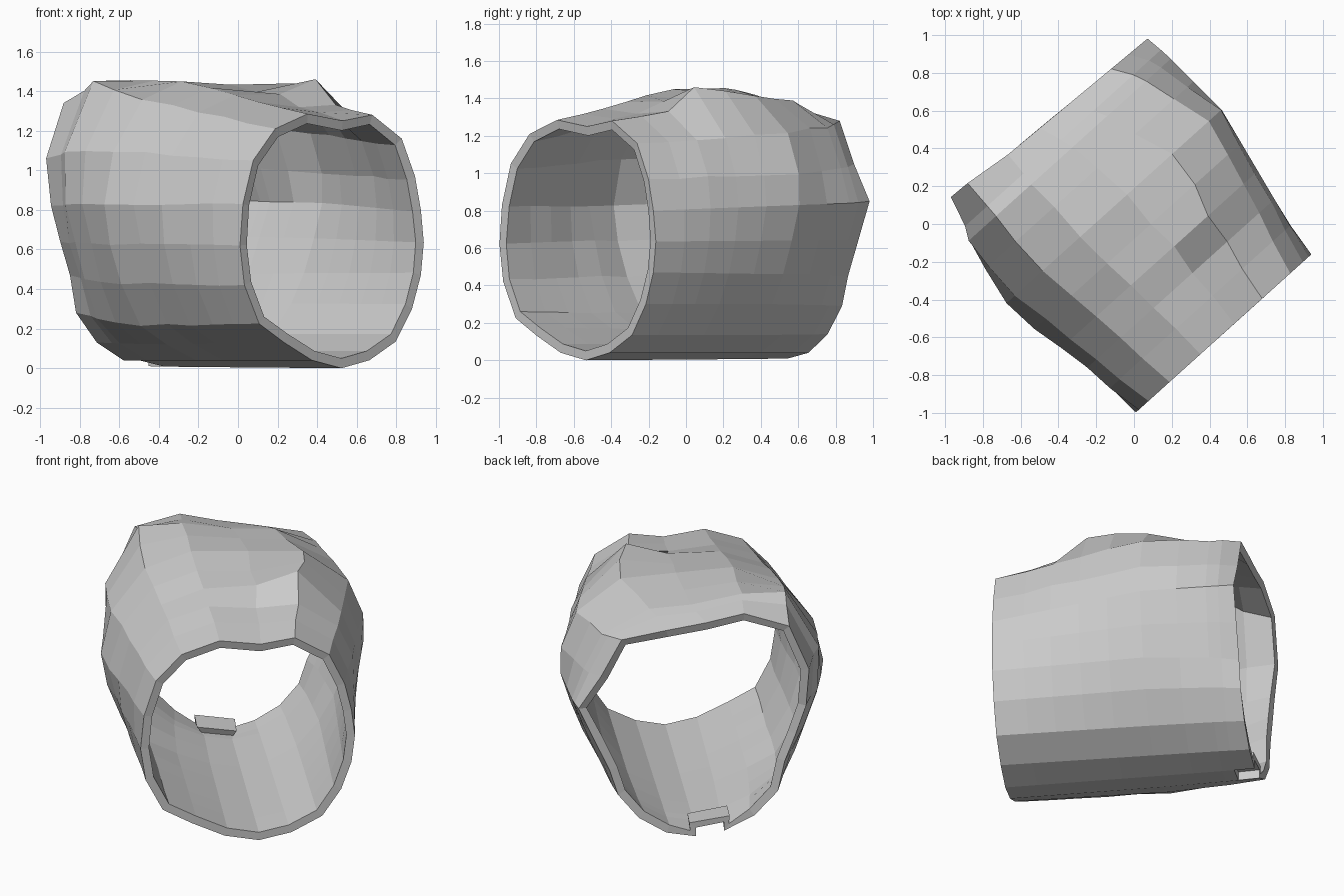
import bpy, bmesh, random
from mathutils import Vector

if "Cube" in bpy.data.objects:
    bpy.data.objects.remove(bpy.data.objects["Cube"])

random.seed(4)
U = Vector((0.743, 0.669, 0))    # across the sleeve
V = Vector((-0.669, 0.743, 0))   # along the sleeve, front right to back left
N = 20

# Cross-sections (across, height), starting at the bottom, counter-clockwise
front = [(.03, .0), (.22, .04), (.40, .135), (.51, .30), (.57, .47), (.59, .635), (.57, .80),
         (.53, .97), (.44, 1.16), (.24, 1.28), (.04, 1.25), (-.20, 1.285), (-.42, 1.21),
         (-.57, 1.05), (-.64, .83), (-.66, .62), (-.63, .42), (-.53, .225), (-.36, .13), (-.17, .04)]
middle = [(.03, .005), (.21, .04), (.39, .135), (.53, .30), (.62, .46), (.69, .64), (.75, .83),
          (.75, 1.0), (.66, 1.22), (.40, 1.41), (.08, 1.44), (-.25, 1.455), (-.53, 1.36),
          (-.72, 1.1), (-.79, .83), (-.74, .63), (-.66, .43), (-.54, .22), (-.36, .12), (-.16, .04)]
back = [(.03, .01), (.20, .04), (.36, .14), (.48, .29), (.53, .45), (.62, .65), (.71, .85),
        (.58, 1.05), (.46, 1.28), (.20, 1.33), (-.03, 1.37), (-.25, 1.42), (-.51, 1.34),
        (-.625, 1.06), (-.61, .82), (-.55, .64), (-.486, .47), (-.446, .28), (-.31, .13), (-.135, .04)]


def mix(a, b, f):
    return [Vector(p).lerp(Vector(q), f) for p, q in zip(a, b)]


# Swollen section just before the back opening
swell = mix(middle, back, 0.5)
swell[9], swell[11], swell[12] = Vector((.27, 1.39)), Vector((-.27, 1.455)), Vector((-.52, 1.45))
swell[13] = Vector((-.71, 1.1))
knots = [(-.748, front), (.14, middle), (.52, swell), (.71, back)]
stations = [-.748, -.56, -.40, -.23, -.06, .14, .35, .52, .59, .71]
folds = {(3, 9): (.32, 1.46), (4, 9): (.38, 1.44), (3, 10): (.08, 1.385)}


def section(t):
    for (t0, a), (t1, b) in zip(knots, knots[1:]):
        if t <= t1:
            return mix(a, b, (t - t0) / (t1 - t0))


# Sleeve surface with slight fabric folds on the upper part
bm = bmesh.new()
rings = []
last = len(stations) - 2
for i, t in enumerate(stations):
    ring = []
    for j, (s, z) in enumerate(section(t)):
        shift = 0
        if 0 < i <= last and 6 < j < 18:
            s += random.uniform(-.008, .008)
            z += random.uniform(-.008, .004)
        s, z = folds.get((i, j), (s, z))
        if i > last:                       # slanted back opening
            shift = -.04 * s + (.02 if j in (6, 12, 13) and s < 0 else 0)
        ring.append(bm.verts.new(U * s + V * (t + shift) + Vector((0, 0, z))))
    rings.append(ring)

for i in range(last + 1):
    for j in range(N):
        k = (j + 1) % N
        quad = (rings[i][j], rings[i + 1][j], rings[i + 1][k], rings[i][k])
        if i == last and j == N - 1:       # raised tab over a notch in the bottom back rim
            a, b, c, d = quad
            e, f, g, h = [bm.verts.new(v.co + Vector((0, 0, .055))) for v in quad]
            for face in ((e, f, g, h), (a, b, f, e), (c, d, h, g), (d, a, e, h)):
                bm.faces.new(face)
        else:
            bm.faces.new(quad)

mesh = bpy.data.meshes.new("sleeve")
bm.to_mesh(mesh)
bm.free()
sleeve = bpy.data.objects.new("sleeve", mesh)
bpy.context.collection.objects.link(sleeve)

# Wall thickness, grown inward
wall = sleeve.modifiers.new("wall", 'SOLIDIFY')
wall.thickness = 0.05
wall.offset = -1
